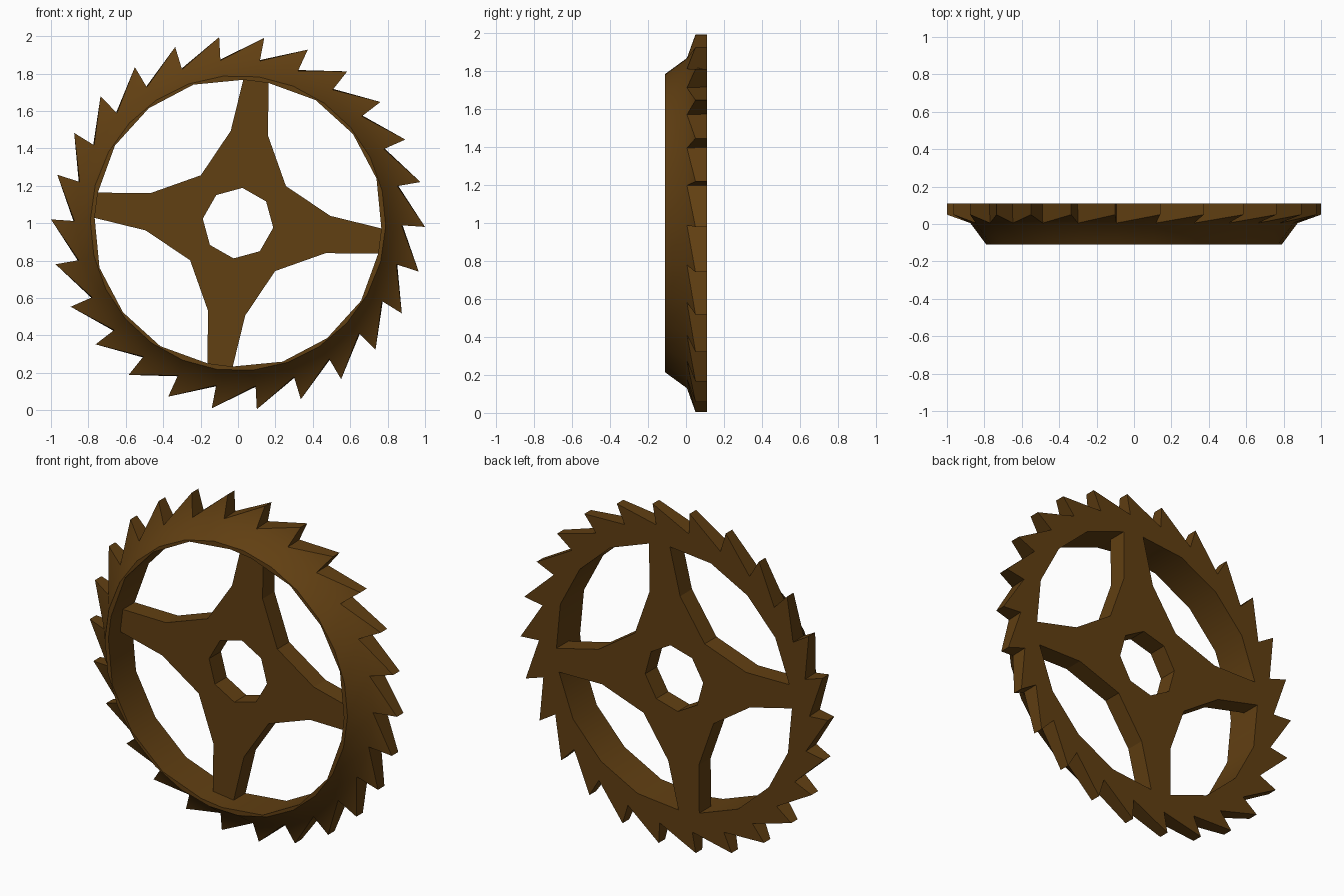
import bpy, bmesh
from math import radians, cos, sin

if "Cube" in bpy.data.objects:
    bpy.data.objects.remove(bpy.data.objects["Cube"])

TEETH = 26
STEP = 360 / TEETH
FRONT, WEB, BACK = -0.11, 0.0, 0.11
SPOKE0 = -7.2            # angle of the first spoke

brown = bpy.data.materials.new("brown")
brown.diffuse_color = (0.12, 0.05, 0.006, 1)
brown.use_nodes = True
brown.node_tree.nodes["Principled BSDF"].inputs["Base Color"].default_value = brown.diffuse_color


def ring(bm, polar, y):
    """Verts from (radius, angle) pairs at depth y."""
    return [bm.verts.new((r * cos(radians(a)), y, 1 + r * sin(radians(a)))) for r, a in polar]


def loop_edges(bm, vs):
    out = []
    for a, b in zip(vs, vs[1:] + vs[:1]):
        out.append(bm.edges.get((a, b)) or bm.edges.new((a, b)))
    return out


def wall(bm, a, b):
    n = len(a)
    for i in range(n):
        j = (i + 1) % n
        bm.faces.new((a[i], a[j], b[j], b[i]))


def fill(bm, outer, inner):
    bmesh.ops.triangle_fill(bm, use_beauty=True, use_dissolve=False,
                            edges=loop_edges(bm, outer) + loop_edges(bm, inner))


def finish(bm, name):
    bmesh.ops.recalc_face_normals(bm, faces=bm.faces[:])
    me = bpy.data.meshes.new(name)
    bm.to_mesh(me)
    bm.free()
    me.materials.append(brown)
    ob = bpy.data.objects.new(name, me)
    bpy.context.collection.objects.link(ob)
    return ob


# Toothed rim: front cone, slanted saw teeth, flat back, faceted inner wall
bm = bmesh.new()
tip_a = [-1.15 + STEP * i for i in range(TEETH)]
lip = ring(bm, [(0.79, a) for a in tip_a], FRONT)
valley = ring(bm, [(0.875, a + 0.4) for a in tip_a], 0.005)
tip = ring(bm, [(1.0, a) for a in tip_a], 0.05)
valley_b = ring(bm, [(0.88, a + 0.4) for a in tip_a], BACK)
tip_b = ring(bm, [(1.0, a) for a in tip_a], BACK)
wall(bm, lip, valley)
for i in range(TEETH):
    j = (i + 1) % TEETH
    bm.faces.new((valley[i], tip[i], valley[j]))
    bm.faces.new((tip[i], valley[i], valley_b[i], tip_b[i]))
    bm.faces.new((tip[i], valley[j], valley_b[j], tip_b[i]))
inner = []
for k in range(4):
    c = SPOKE0 + 90 * k
    inner += [(0.767, c - 5.1), (0.767, c + 5.1)]
    inner += [(0.778, c + 5.1 + 79.8 * t / 4) for t in (1, 2, 3)]
in_f, in_b = ring(bm, inner, FRONT), ring(bm, inner, BACK)
wall(bm, in_f, in_b)
fill(bm, lip, in_f)
fill(bm, [v for p in zip(tip_b, valley_b[1:] + valley_b[:1]) for v in p], in_b)
rim = finish(bm, "toothed_rim")
bpy.context.view_layer.objects.active = rim
rim.select_set(True)
bpy.ops.object.shade_smooth_by_angle(angle=radians(40))

# Four flared spokes joined around a hub with an octagonal bore
bm = bmesh.new()
outline = []
for k in range(4):
    c = SPOKE0 + 90 * k
    outline += [(0.495, c - 11.7), (0.767, c - 5.1), (0.767, c + 5.1),
                (0.495, c + 11.7), (0.324, c + 45)]
bore = [(0.19, SPOKE0 + 45 * k) for k in range(8)]
of, ob_ = ring(bm, outline, WEB), ring(bm, outline, BACK)
hf, hb = ring(bm, bore, WEB), ring(bm, bore, BACK)
wall(bm, of, ob_)
wall(bm, hf, hb)
fill(bm, of, hf)
fill(bm, ob_, hb)
finish(bm, "spoked_hub")
